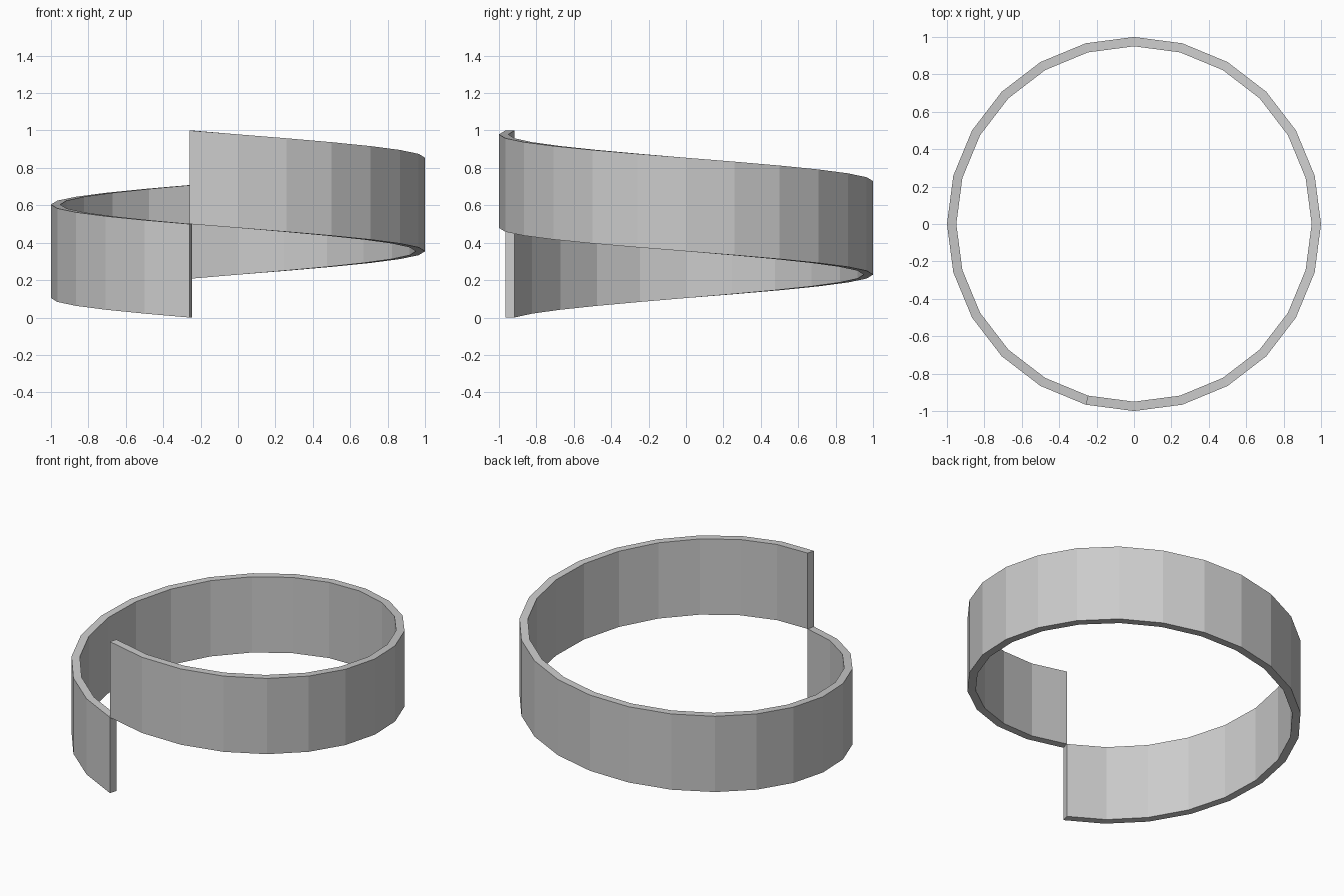
import bpy, bmesh
from math import radians, cos, sin

if "Cube" in bpy.data.objects:
    bpy.data.objects.remove(bpy.data.objects["Cube"])

SEGMENTS = 24
OUTER, INNER = 1.0, 0.95
HEIGHT, RISE = 0.5, 0.5
START = 255  # degrees, just left of the front

# Helical band: a tall thin rectangle swept one clockwise turn while rising
bm = bmesh.new()
rings = []
for i in range(SEGMENTS + 1):
    a = radians(START - 360 * i / SEGMENTS)
    z = RISE * i / SEGMENTS
    section = [(OUTER, z), (OUTER, z + HEIGHT), (INNER, z + HEIGHT), (INNER, z)]
    rings.append([bm.verts.new((r * cos(a), r * sin(a), h)) for r, h in section])

for a, b in zip(rings, rings[1:]):
    for k in range(4):
        n = (k + 1) % 4
        bm.faces.new((a[k], a[n], b[n], b[k]))

# End caps
bm.faces.new(rings[0])
bm.faces.new(rings[-1])
bmesh.ops.recalc_face_normals(bm, faces=bm.faces)

mesh = bpy.data.meshes.new("spiral_band")
bm.to_mesh(mesh)
bm.free()
bpy.context.collection.objects.link(bpy.data.objects.new("spiral_band", mesh))
